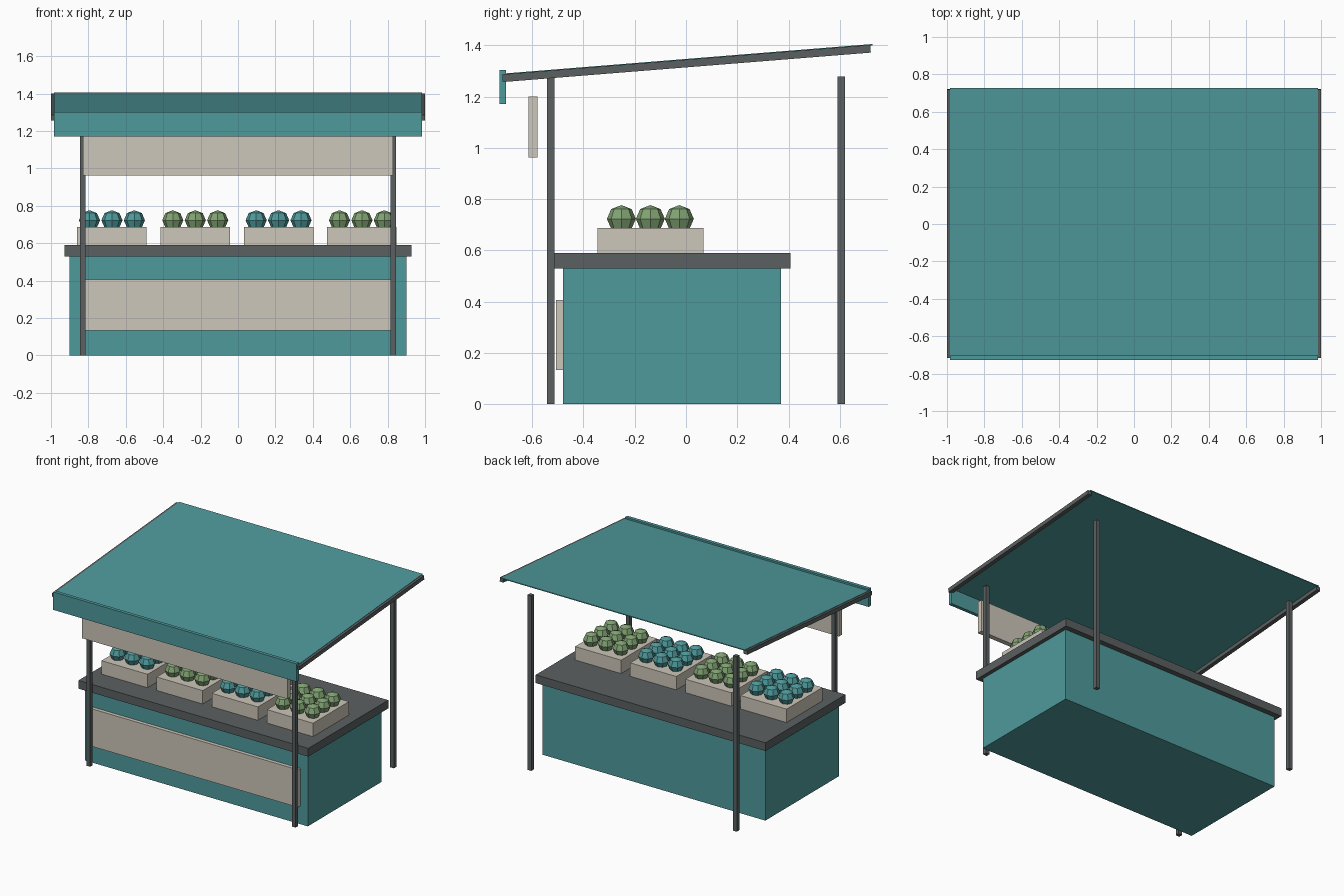
import bpy, bmesh, math

if "Cube" in bpy.data.objects:
    bpy.data.objects.remove(bpy.data.objects["Cube"])


def srgb(r, g, b):
    f = lambda c: c / 12.92 if c <= 0.04045 else ((c + 0.055) / 1.055) ** 2.4
    return (f(r / 255), f(g / 255), f(b / 255), 1)


def material(name, rgb):
    m = bpy.data.materials.new(name)
    m.diffuse_color = srgb(*rgb)
    m.use_nodes = True
    m.node_tree.nodes["Principled BSDF"].inputs["Base Color"].default_value = m.diffuse_color
    return m


TEAL = material("teal", (79, 154, 156))
DARK = material("dark_grey", (91, 96, 96))
CREAM = material("cream", (205, 199, 186))
GREEN = material("leaf_green", (129, 163, 115))


def add_object(name, bm, mat):
    me = bpy.data.meshes.new(name)
    bm.to_mesh(me)
    bm.free()
    me.materials.append(mat)
    ob = bpy.data.objects.new(name, me)
    bpy.context.collection.objects.link(ob)
    return ob


def box(name, x, y, z, mat):
    """Box from (min, max) ranges, with its origin at its centre."""
    bm = bmesh.new()
    bmesh.ops.create_cube(bm, size=1)
    bmesh.ops.scale(bm, vec=(x[1] - x[0], y[1] - y[0], z[1] - z[0]), verts=bm.verts)
    ob = add_object(name, bm, mat)
    ob.location = (sum(x) / 2, sum(y) / 2, sum(z) / 2)
    return ob


# Counter
box("counter_body", (-0.9, 0.9), (-0.48, 0.37), (0, 0.53), TEAL)
box("counter_top", (-0.928, 0.928), (-0.515, 0.408), (0.53, 0.59), DARK)
box("counter_front_panel", (-0.84, 0.84), (-0.507, -0.478), (0.133, 0.407), CREAM)

# Posts
for side, sx in (("left", -0.83), ("right", 0.83)):
    for end, y in (("front", -0.527), ("back", 0.606)):
        box(f"{end}_{side}_post", (sx - 0.015, sx + 0.015),
            (y - 0.015, y + 0.015), (0, 1.278), DARK)

# Sloping canopy sheet resting on two side rails
tilt = math.atan(0.08)
for side, sx in (("left", -0.985), ("right", 0.985)):
    rail = box(f"{side}_canopy_rail", (sx - 0.015, sx + 0.015),
               (-0.718, 0.722), (1.314, 1.344), DARK)
    rail.rotation_euler.x = tilt
sheet = box("canopy_sheet", (-0.983, 0.983), (-0.723, 0.729), (1.341, 1.347), TEAL)
sheet.rotation_euler.x = tilt
box("canopy_valance", (-0.983, 0.983), (-0.728, -0.703), (1.172, 1.303), TEAL)

# Hanging sign board
box("sign_board", (-0.83, 0.83), (-0.615, -0.579), (0.963, 1.2), CREAM)

# Produce crates, each with a three by three layer of faceted fruit
for i in range(4):
    cx, cy = -0.674 + 0.4455 * i, -0.139
    box(f"crate_{i + 1}", (cx - 0.186, cx + 0.186), (cy - 0.207, cy + 0.207),
        (0.59, 0.688), CREAM)
    bm = bmesh.new()
    for ix in (-1, 0, 1):
        for iy in (-1, 0, 1):
            new = bmesh.ops.create_uvsphere(bm, u_segments=8, v_segments=4, radius=0.0565)
            bmesh.ops.scale(bm, vec=(1, 1, 0.95), verts=new["verts"])
            bmesh.ops.translate(bm, verts=new["verts"],
                                vec=(cx + 0.12 * ix, cy + 0.113 * iy, 0.723))
    add_object(f"fruit_{i + 1}", bm, GREEN if i % 2 else TEAL)
